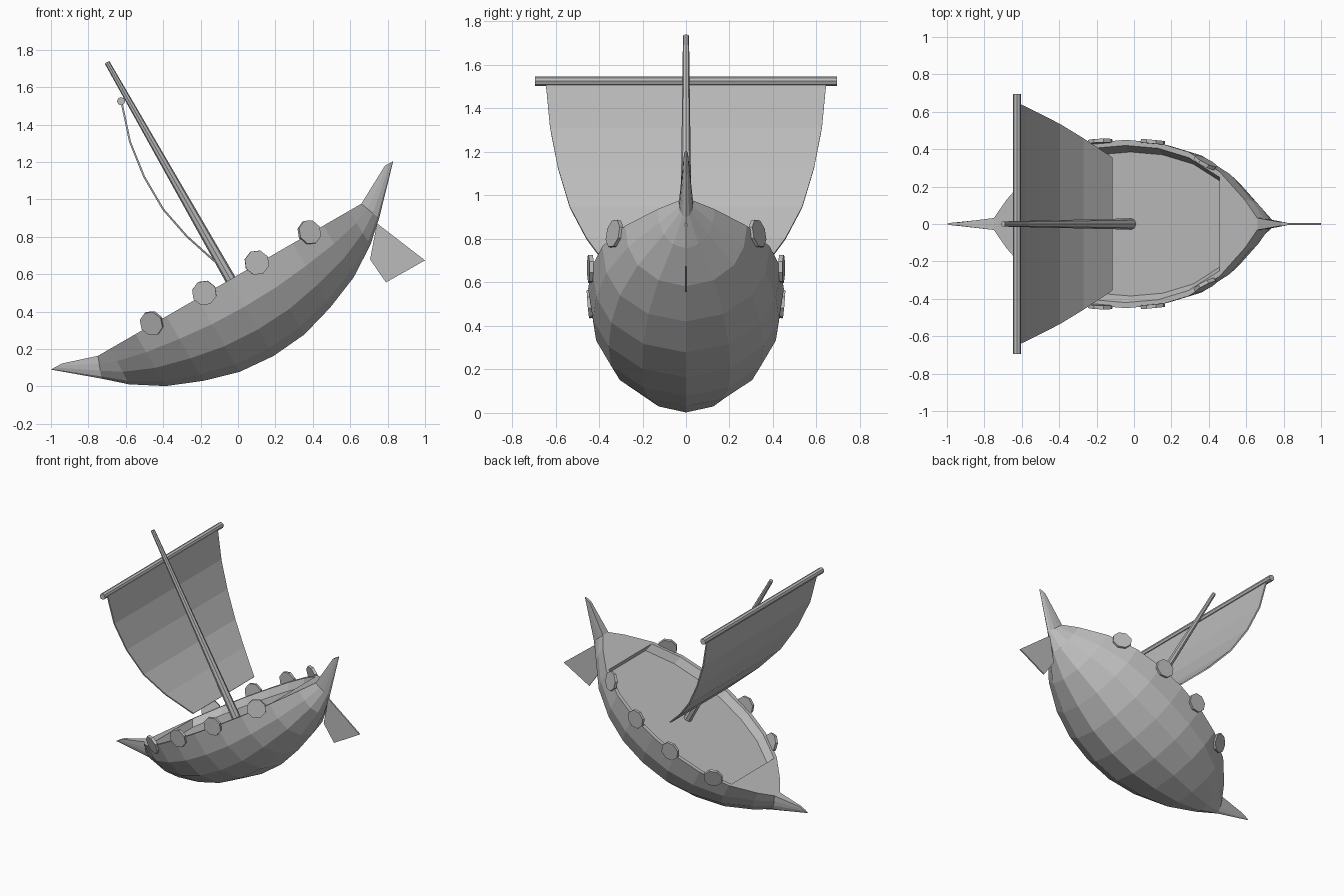
import bpy, bmesh, math
from mathutils import Matrix, Vector

if "Cube" in bpy.data.objects:
    bpy.data.objects.remove(bpy.data.objects["Cube"])

# Single flat grey
grey = bpy.data.materials.new("plain grey")
grey.use_nodes = True
colour = (0.5, 0.5, 0.5, 1)
grey.diffuse_color = colour
grey.node_tree.nodes["Principled BSDF"].inputs["Base Color"].default_value = colour

# The ship is built level, then pitched stern-up
PITCH = Matrix.Translation((-0.045, 0, 0.57)) @ Matrix.Rotation(math.radians(-30), 4, 'Y')


def finish(name, bm, matrix=PITCH):
    bm.normal_update()
    bmesh.ops.recalc_face_normals(bm, faces=bm.faces)
    mesh = bpy.data.meshes.new(name)
    bm.to_mesh(mesh)
    bm.free()
    mesh.materials.append(grey)
    ob = bpy.data.objects.new(name, mesh)
    ob.matrix_world = matrix
    bpy.context.collection.objects.link(ob)
    return ob


def rod(name, start, end, r1, r2, sides, matrix=PITCH):
    a, b = Vector(start), Vector(end)
    bm = bmesh.new()
    turn = (b - a).to_track_quat('Z', 'Y').to_matrix().to_4x4()
    bmesh.ops.create_cone(bm, cap_ends=True, segments=sides, radius1=r1, radius2=r2,
                          depth=(b - a).length, matrix=Matrix.Translation((a + b) / 2) @ turn)
    return finish(name, bm, matrix)


# Hull stations: deck x, deck z, keel x, keel z, half breadth
half = [(0.2, 0, 0.2, -0.453, 0.435), (0.39, 0, 0.39, -0.398, 0.385),
        (0.58, 0, 0.58, -0.321, 0.28), (0.735, 0, 0.745, -0.215, 0.13),
        (0.813, 0, 0.857, -0.115, 0.032)]
stations = ([(-1.0, 0.061, -1.067, 0.062, 0.008)]
            + [(-a, b, -c, d, e) for a, b, c, d, e in reversed(half)]
            + [(0, 0, 0, -0.47, 0.45)] + half
            + [(1.024, 0.113, 1.075, 0.112, 0.01)])
# Section shape: depth fraction, breadth fraction
side = [(0, 1), (0.35, 0.95), (0.65, 0.79), (0.9, 0.45)]
section = side + [(1, 0)] + [(f, -g) for f, g in reversed(side)]
WELL = range(3, 10)      # stations spanned by the sunken deck
RIM, SLOPE, DEPTH = 0.03, 0.035, 0.05

bm = bmesh.new()
rings = []
for xt, zt, xk, zk, b in stations:
    rings.append([bm.verts.new((xt + (xk - xt) * f, b * g, zt + (zk - zt) * f))
                  for f, g in section])
for r, s in zip(rings, rings[1:]):
    for i in range(len(section) - 1):
        bm.faces.new((r[i], r[i + 1], s[i + 1], s[i]))
bm.faces.new(rings[0])
bm.faces.new(rings[-1])

# Sunken deck: rim, sloping inner wall and floor
well = {}
for k in WELL:
    x, b = stations[k][0], stations[k][4]
    ys = [(b - RIM, 0), (b - RIM - SLOPE, -DEPTH)]
    pts = ys + [(-y, z) for y, z in reversed(ys)]
    well[k] = [rings[k][0]] + [bm.verts.new((x, y, z)) for y, z in pts] + [rings[k][-1]]
for k in range(len(stations) - 1):
    if k in well and k + 1 in well:
        for i in range(5):
            bm.faces.new((well[k][i], well[k][i + 1], well[k + 1][i + 1], well[k + 1][i]))
    else:
        edge = [rings[k][0], rings[k + 1][0], rings[k + 1][-1], rings[k][-1]]
        if k + 1 in well:
            edge[2:2] = [well[k + 1][1], well[k + 1][4]]
        elif k in well:
            edge += [well[k][4], well[k][1]]
        bm.faces.new(edge)
for k in (WELL[0], WELL[-1]):
    bm.faces.new(well[k][1:5])
finish("hull", bm)


# Round shields along both sides, turned to follow the deck edge
def breadth(x):
    for p, q in zip(stations, stations[1:]):
        if p[0] <= x <= q[0]:
            slope = (q[4] - p[4]) / (q[0] - p[0])
            return p[4] + slope * (x - p[0]), slope


for sgn, label in ((1, "back"), (-1, "front")):
    for i in range(4):
        x = 0.01 + 0.324 * (i - 1.5)
        b, slope = breadth(x)
        out = Vector((-slope, sgn, -0.06)).normalized()
        c = Vector((x, sgn * (b + 0.002), 0.007))
        rod(f"{label}_shield_{i + 1}", c - out * 0.01, c + out * 0.01, 0.067, 0.067, 8)

# Mast and yard
rod("mast", (0.005, 0, -DEPTH), (0.014, 0, 1.335), 0.03, 0.014, 8)
rod("yard", (-0.625, -0.695, 1.525), (-0.625, 0.695, 1.525), 0.022, 0.022, 8, Matrix())

# Billowing sail: x, z, half width
rows = [(-0.62, 1.508, 0.644), (-0.578, 1.31, 0.625), (-0.503, 1.123, 0.588),
        (-0.40, 0.947, 0.535), (-0.273, 0.802, 0.458), (-0.118, 0.663, 0.355)]
bm = bmesh.new()
pairs = [(bm.verts.new((x, -w, z)), bm.verts.new((x, w, z))) for x, z, w in rows]
for p, q in zip(pairs, pairs[1:]):
    bm.faces.new((p[0], p[1], q[1], q[0]))
sail = finish("sail", bm, Matrix())
mod = sail.modifiers.new("thickness", 'SOLIDIFY')
mod.thickness, mod.offset = 0.01, 0

# Thin rudder blade behind the stern
bm = bmesh.new()
outline = [(0.743, 0.872), (1.0, 0.674), (0.791, 0.556), (0.706, 0.679)]
bm.faces.new([bm.verts.new((x, 0, z)) for x, z in outline])
rudder = finish("rudder", bm, Matrix())
mod = rudder.modifiers.new("thickness", 'SOLIDIFY')
mod.thickness, mod.offset = 0.01, 0
